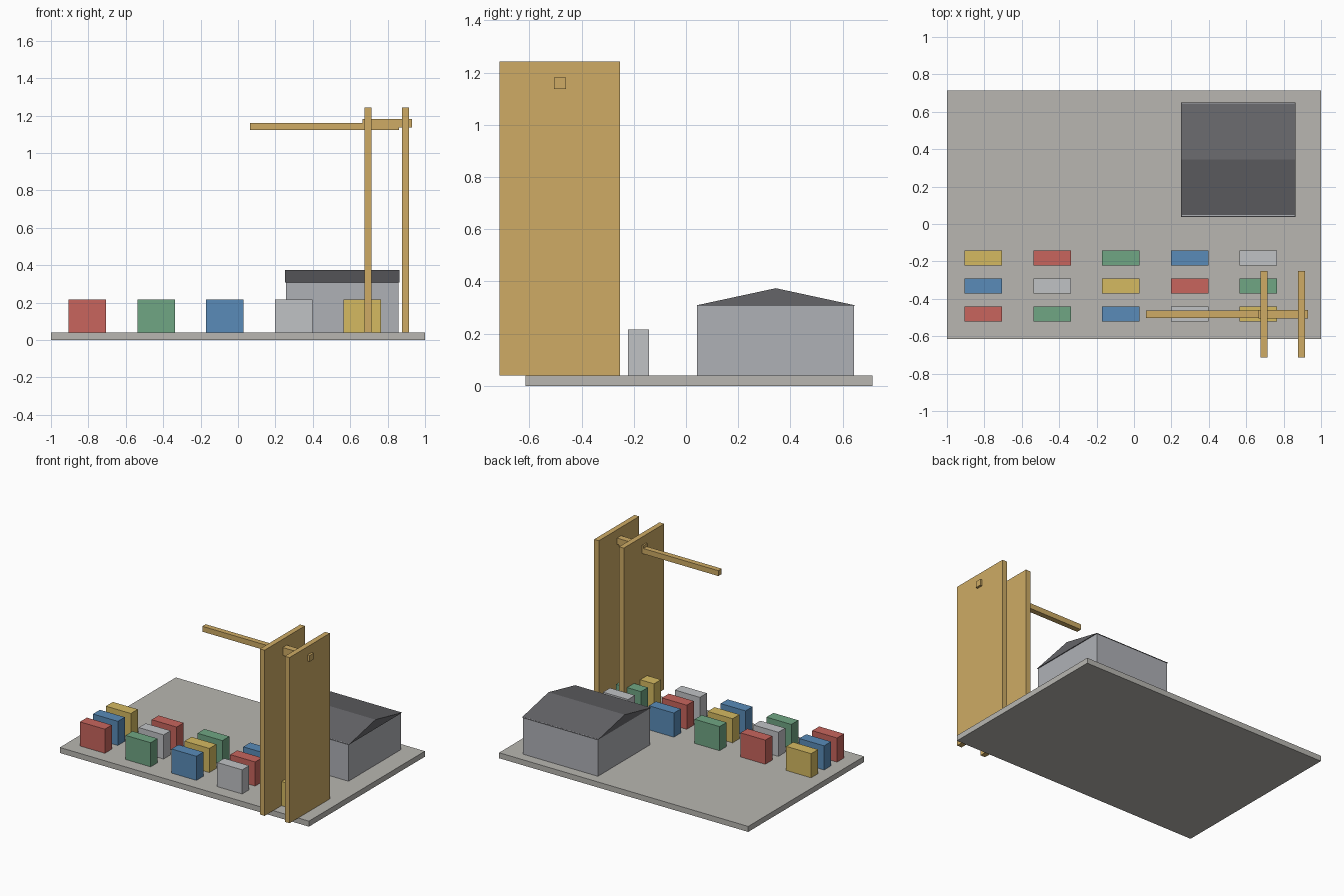
import bpy

if "Cube" in bpy.data.objects:
    bpy.data.objects.remove(bpy.data.objects["Cube"])

def material(name, rgb):
    m = bpy.data.materials.new(name)
    m.diffuse_color = (*rgb, 1)
    m.use_nodes = True
    m.node_tree.nodes["Principled BSDF"].inputs["Base Color"].default_value = m.diffuse_color
    return m

COLORS = {
    "red": material("red", (0.58, 0.13, 0.11)),
    "green": material("green", (0.16, 0.38, 0.23)),
    "blue": material("blue", (0.10, 0.26, 0.48)),
    "grey": material("grey", (0.53, 0.54, 0.56)),
    "yellow": material("yellow", (0.66, 0.49, 0.12)),
    "crane": material("crane", (0.62, 0.41, 0.13)),
    "concrete": material("concrete", (0.48, 0.47, 0.44)),
    "wall": material("wall", (0.43, 0.44, 0.47)),
    "roof": material("roof", (0.13, 0.13, 0.14)),
}

def prism(name, profile, x0, x1, color):
    """Extrude a closed (y, z) profile along x."""
    n = len(profile)
    verts = [(x, y, z) for x in (x0, x1) for y, z in profile]
    faces = [tuple(reversed(range(n))), tuple(range(n, 2 * n))]
    faces += [(i, (i + 1) % n, n + (i + 1) % n, n + i) for i in range(n)]
    mesh = bpy.data.meshes.new(name)
    mesh.from_pydata(verts, [], faces)
    mesh.materials.append(COLORS[color])
    obj = bpy.data.objects.new(name, mesh)
    bpy.context.collection.objects.link(obj)
    return obj

def box(name, x, y, z, color):
    return prism(name, [(y[0], z[0]), (y[1], z[0]), (y[1], z[1]), (y[0], z[1])],
                 x[0], x[1], color)

# Yard slab
box("yard_slab", (-1, 1), (-0.615, 0.715), (0, 0.04), "concrete")

# Containers: colours cycle, shifted by two each row
cycle = ["red", "green", "blue", "grey", "yellow"]
rows = [cycle, ["blue", "grey", "yellow", "red", "green"],
        ["yellow", "red", "green", "blue", "grey"]]
for r, row in enumerate(rows):
    for c, color in enumerate(row):
        x, y = -0.805 + 0.3675 * c, -0.48 + 0.149 * r
        box(f"container_{r}_{c}", (x - 0.1, x + 0.1), (y - 0.04, y + 0.04),
            (0.04, 0.215), color)

# Warehouse with gable roof
box("warehouse_walls", (0.257, 0.857), (0.043, 0.643), (0.04, 0.31), "wall")
prism("warehouse_roof", [(0.038, 0.308), (0.65, 0.308), (0.344, 0.374)],
      0.252, 0.863, "roof")

# Crane: two tall slab legs, cross beam and boom
for i, x in enumerate((0.695, 0.895)):
    box(f"crane_leg_{i}", (x - 0.019, x + 0.019), (-0.715, -0.252),
        (0.04, 1.242), "crane")
box("crane_cross_beam", (0.665, 0.93), (-0.506, -0.46), (1.137, 1.182), "crane")
box("crane_boom", (0.065, 0.862), (-0.502, -0.463), (1.122, 1.161), "crane")
